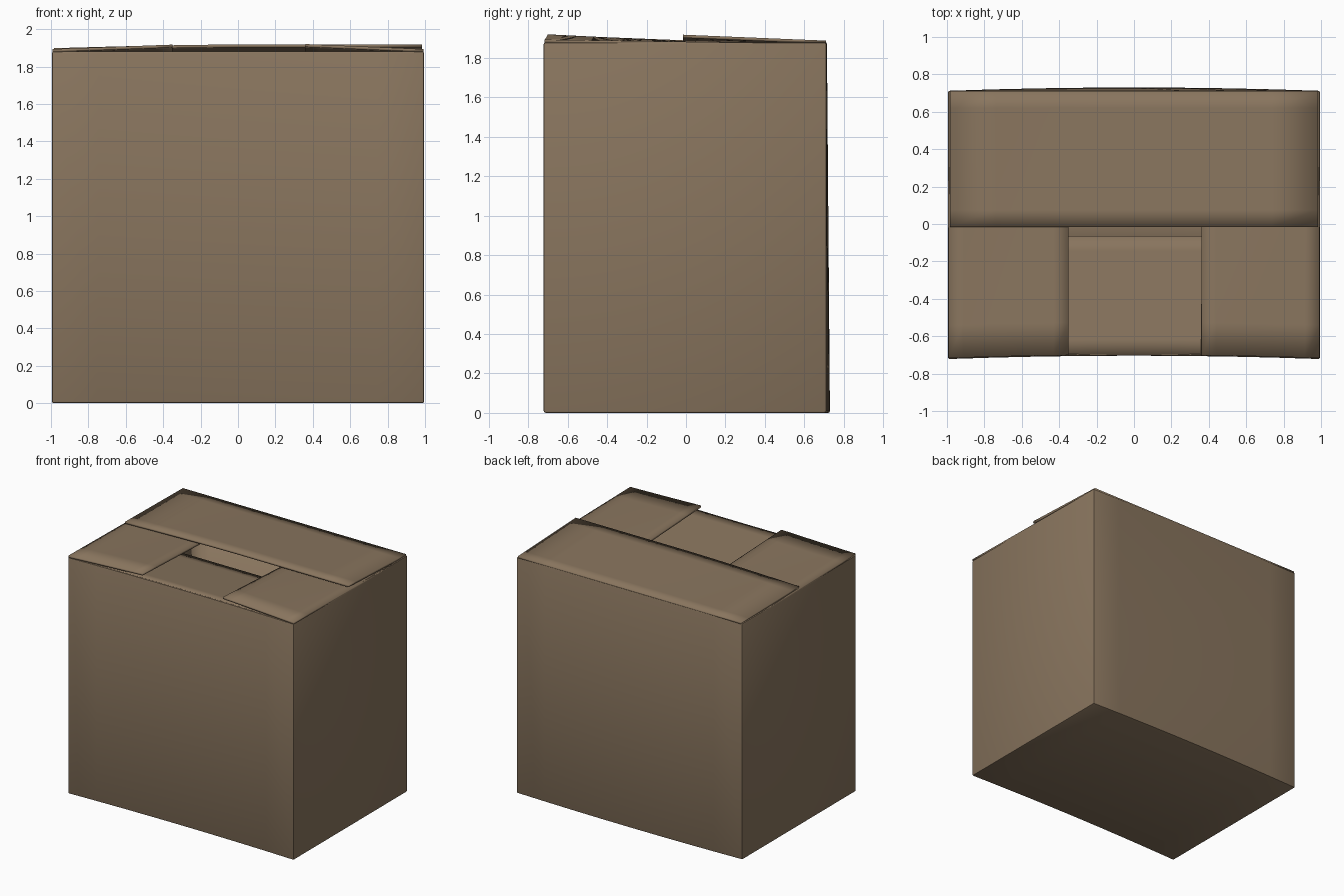
import bpy, bmesh

if "Cube" in bpy.data.objects:
    bpy.data.objects.remove(bpy.data.objects["Cube"])

card = bpy.data.materials.new("brown cardboard")
card.diffuse_color = (0.25, 0.178, 0.112, 1)
card.use_nodes = True
card.node_tree.nodes["Principled BSDF"].inputs["Base Color"].default_value = card.diffuse_color

X, Y0, Y1, TOP = 0.995, -0.722, 0.712, 1.88
BOW = 0.018                      # long walls sag towards the back
T = 0.016                        # cardboard thickness


def bow(x):
    return BOW * max(0.0, 1 - (x / X) ** 2)


def finish(name, bm, thickness):
    bmesh.ops.recalc_face_normals(bm, faces=bm.faces) if name != "box_body" else None
    me = bpy.data.meshes.new(name)
    bm.to_mesh(me)
    bm.free()
    me.materials.append(card)
    ob = bpy.data.objects.new(name, me)
    bpy.context.collection.objects.link(ob)
    solid = ob.modifiers.new("thickness", "SOLIDIFY")
    solid.thickness = thickness
    solid.offset = -1
    bpy.ops.object.select_all(action='DESELECT')
    bpy.context.view_layer.objects.active = ob
    ob.select_set(True)
    bpy.ops.object.shade_smooth_by_angle(angle=0.5)
    return ob


# Open box with slightly rounded edges and bowed long walls
bm = bmesh.new()
bmesh.ops.create_cube(bm, size=1)
for v in bm.verts:
    v.co.x *= 2 * X
    v.co.y = Y1 if v.co.y > 0 else Y0
    v.co.z = TOP if v.co.z > 0 else 0
bmesh.ops.bevel(bm, geom=list(bm.edges), offset=0.01, segments=2,
                profile=0.5, affect='EDGES')
lid = [f for f in bm.faces if f.normal.z > 0.9 and f.calc_area() > 1]
bmesh.ops.delete(bm, geom=lid, context='FACES')
for i in range(-3, 4):
    bmesh.ops.bisect_plane(bm, geom=bm.verts[:] + bm.edges[:] + bm.faces[:],
                           plane_co=(i * X / 4, 0, 0), plane_no=(1, 0, 0))
for v in bm.verts:
    k = 1.0
    if v.co.y > 0:               # the back wall is straight along its rim
        k = 1 - 0.85 * v.co.z / TOP
    v.co.y += bow(v.co.x) * k
finish("box_body", bm, T)


# Flap: a patch between four corner heights, hinge bowed with the walls
def flap(name, x0, x1, y0, y1, height, bow_front=0.0, n=8):
    bm = bmesh.new()
    rows = []
    for j in range(n + 1):
        v = j / n
        row = []
        for i in range(n + 1):
            u = i / n
            x = x0 + (x1 - x0) * u
            y = y0 + (y1 - y0) * v + bow_front * bow(x) * (1 - v)
            row.append(bm.verts.new((x, y, height(u, v))))
        rows.append(row)
    for a, b in zip(rows, rows[1:]):
        for i in range(n):
            bm.faces.new((a[i], a[i + 1], b[i + 1], b[i]))
    bm.normal_update()
    if bm.faces[:][0].normal.z < 0:
        bmesh.ops.reverse_faces(bm, faces=bm.faces[:])
    me = bpy.data.meshes.new(name)
    bm.to_mesh(me)
    bm.free()
    me.materials.append(card)
    ob = bpy.data.objects.new(name, me)
    bpy.context.collection.objects.link(ob)
    solid = ob.modifiers.new("thickness", "SOLIDIFY")
    solid.thickness = T
    solid.offset = -1
    bpy.ops.object.select_all(action='DESELECT')
    bpy.context.view_layer.objects.active = ob
    ob.select_set(True)
    bpy.ops.object.shade_smooth_by_angle(angle=0.5)


def bilinear(a, b, c, d):
    # front-left, front-right, back-left, back-right heights
    return lambda u, v: (a * (1 - u) + b * u) * (1 - v) + (c * (1 - u) + d * u) * v


# Front flap, sinking into the box
flap("front_flap", -0.98, 0.98, -0.715, -0.065,
     bilinear(1.88, 1.88, 1.812, 1.812), 1.0)

# Left and right flaps, raised at the front and tucked under the back flap
flap("left_flap", -0.993, -0.35, -0.717, 0.69,
     bilinear(1.893, 1.917, 1.872, 1.862), 1.0)
flap("right_flap", 0.36, 0.993, -0.717, 0.69,
     bilinear(1.92, 1.893, 1.85, 1.872), 1.0)


# Back flap on top, its free edge rising to the right
def back_height(u, v):
    free = 1.918 - 0.02 * max(0.0, 1 - u / 0.5) ** 1.5
    return free * (1 - v) + 1.888 * v


flap("back_flap", -0.983, 0.983, -0.015, 0.711, back_height)
